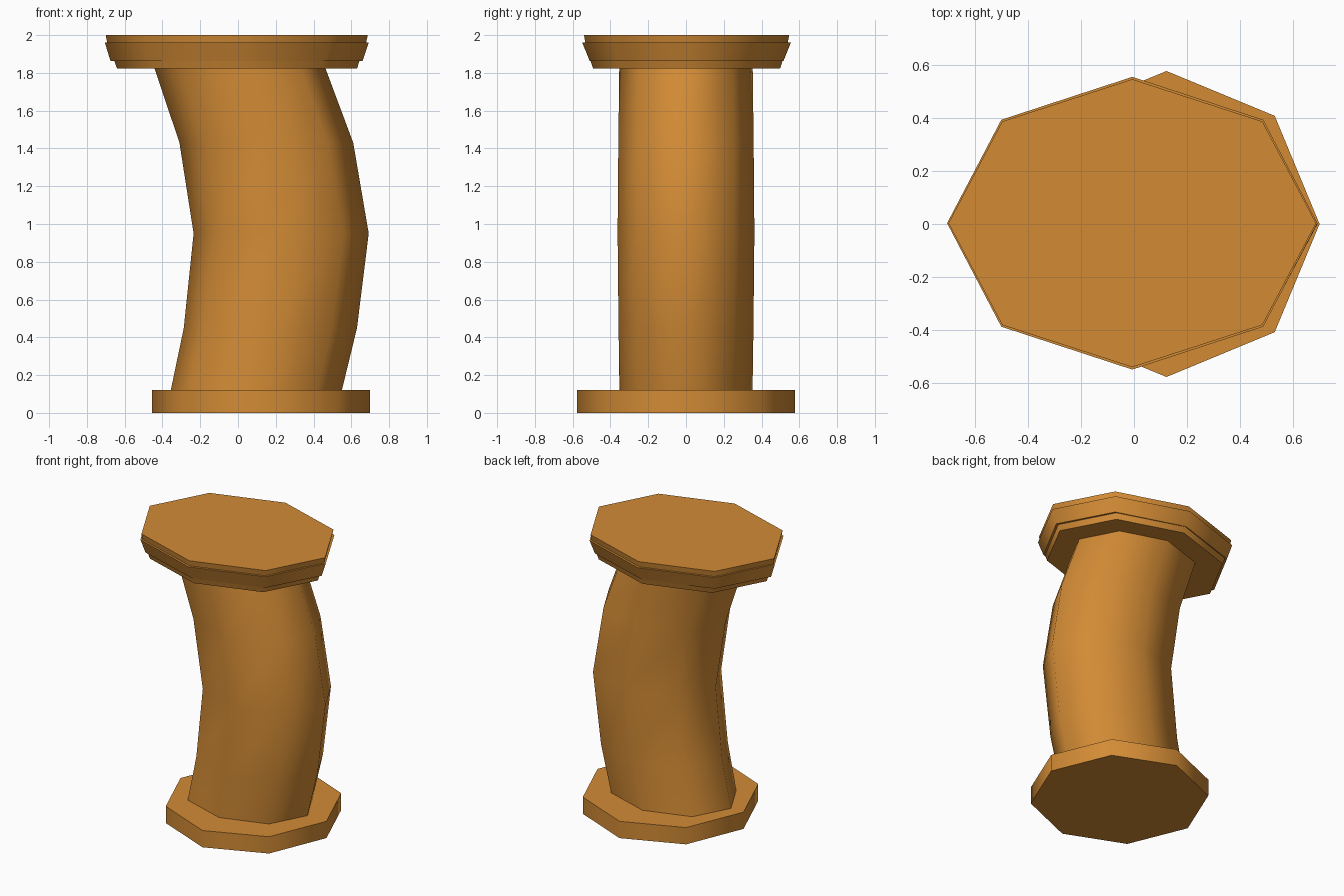
import bpy, bmesh, math

if "Cube" in bpy.data.objects:
    bpy.data.objects.remove(bpy.data.objects["Cube"])

mat = bpy.data.materials.new("warm ochre")
mat.diffuse_color = (0.65, 0.26, 0.036, 1)
mat.use_nodes = True
mat.node_tree.nodes["Principled BSDF"].inputs["Base Color"].default_value = mat.diffuse_color


def loft(name, rings, sides=8):
    """Closed solid through elliptical rings: (z, x_min, x_max, y_radius, y_centre)."""
    bm = bmesh.new()
    loops = []
    for z, x0, x1, ry, cy in rings:
        cx, rx = (x0 + x1) / 2, (x1 - x0) / 2
        loops.append([bm.verts.new((cx + rx * math.cos(2 * math.pi * i / sides),
                                    cy + ry * math.sin(2 * math.pi * i / sides), z))
                      for i in range(sides)])
    for a, b in zip(loops, loops[1:]):
        for i in range(sides):
            j = (i + 1) % sides
            bm.faces.new((a[i], a[j], b[j], b[i]))
    bm.faces.new(loops[0][::-1])
    bm.faces.new(loops[-1])
    bmesh.ops.recalc_face_normals(bm, faces=bm.faces)
    me = bpy.data.meshes.new(name)
    bm.to_mesh(me)
    bm.free()
    me.materials.append(mat)
    ob = bpy.data.objects.new(name, me)
    bpy.context.collection.objects.link(ob)
    bpy.ops.object.select_all(action='DESELECT')
    ob.select_set(True)
    bpy.context.view_layer.objects.active = ob
    bpy.ops.object.shade_smooth_by_angle(angle=math.radians(60))
    return ob


# Regular octagonal foot
loft("base_plate", [(0, -0.455, 0.70, 0.577, 0), (0.12, -0.455, 0.70, 0.577, 0)])

# Bowed oval shaft
loft("bent_column", [
    (0.10, -0.36, 0.545, 0.352, 0),
    (0.45, -0.287, 0.63, 0.357, 0),
    (0.95, -0.235, 0.692, 0.362, 0),
    (1.43, -0.31, 0.61, 0.358, 0),
    (1.84, -0.447, 0.457, 0.353, 0)])

# Stepped, flaring cap
loft("cap_lower_tier", [(1.822, -0.64, 0.63, 0.495, 0.003), (1.87, -0.657, 0.645, 0.51, 0.003)])
loft("cap_middle_tier", [(1.863, -0.675, 0.66, 0.513, 0.003), (1.96, -0.705, 0.692, 0.552, 0.003)])
loft("cap_top_tier", [(1.955, -0.692, 0.677, 0.535, 0.003), (2.0, -0.70, 0.687, 0.543, 0.003)])
